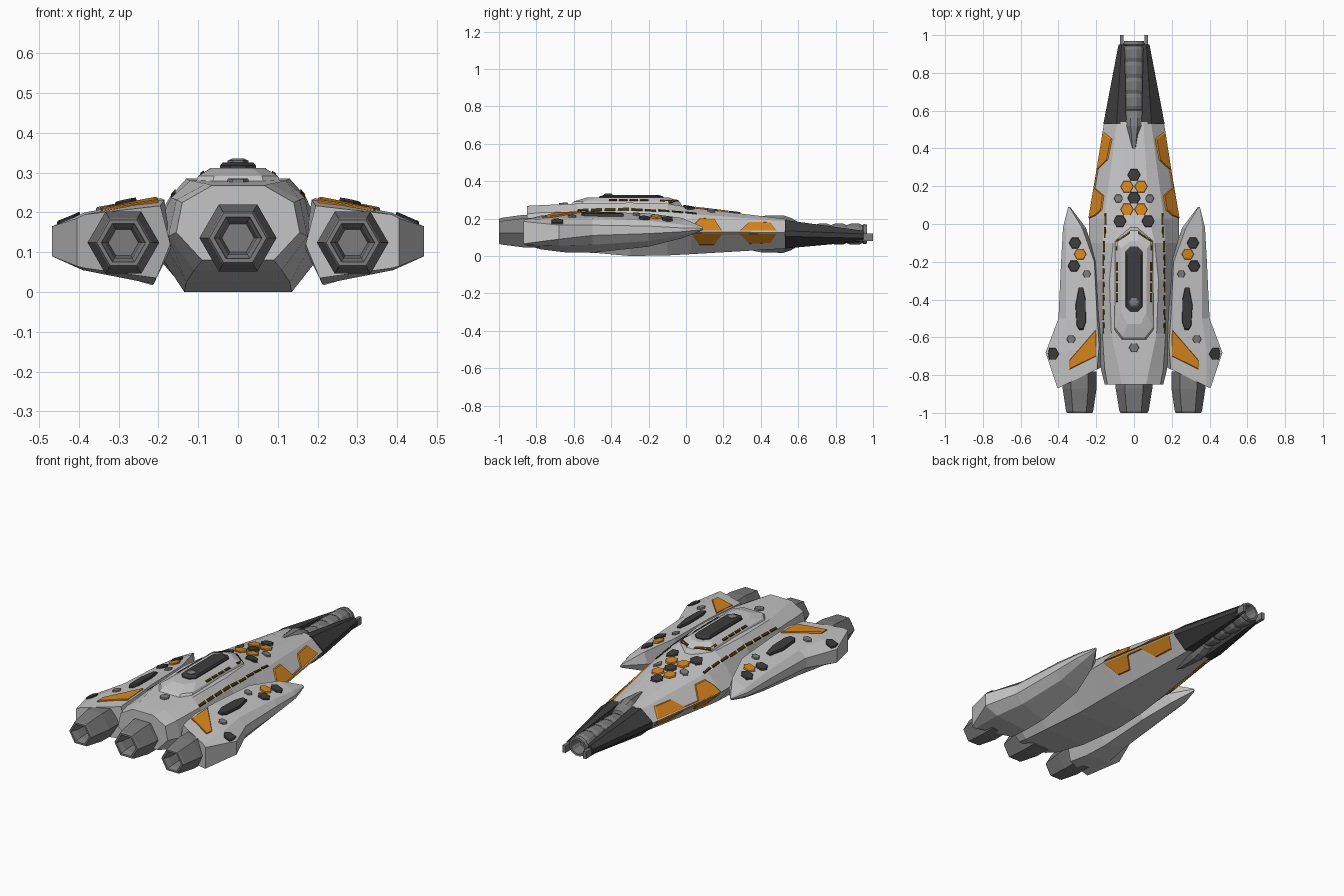
import bpy, bmesh, math
from mathutils import Vector
from mathutils.bvhtree import BVHTree

if "Cube" in bpy.data.objects:
    bpy.data.objects.remove(bpy.data.objects["Cube"])


def material(name, r, g, b):
    m = bpy.data.materials.new(name)
    m.diffuse_color = (r, g, b, 1)
    m.use_nodes = True
    m.node_tree.nodes["Principled BSDF"].inputs["Base Color"].default_value = m.diffuse_color
    return m


HULL = material("hull light grey", 0.56, 0.56, 0.56)
GREY = material("metal mid grey", 0.20, 0.20, 0.20)
DARK = material("armour dark grey", 0.045, 0.045, 0.047)
ORANGE = material("accent orange", 0.70, 0.24, 0.01)
GOLD = material("trim dark gold", 0.06, 0.04, 0.003)


def loft(name, rings, mat):
    """Skin a list of equal-length point rings, cap both ends, return a BVH."""
    bm = bmesh.new()
    vr = [[bm.verts.new(p) for p in ring] for ring in rings]
    n = len(vr[0])
    for a, b in zip(vr, vr[1:]):
        for i in range(n):
            j = (i + 1) % n
            bm.faces.new((a[i], a[j], b[j], b[i]))
    bm.faces.new(vr[0])
    bm.faces.new(vr[-1])
    bmesh.ops.recalc_face_normals(bm, faces=bm.faces)
    me = bpy.data.meshes.new(name)
    bm.to_mesh(me)
    me.materials.append(mat)
    bpy.context.collection.objects.link(bpy.data.objects.new(name, me))
    tree = BVHTree.FromBMesh(bm)
    bm.free()
    return tree


def plate(name, pts, mat, tree, d=(0, 0, -1), thick=0.008, shrink=0.93):
    """Plate whose outline is projected along d onto a surface."""
    d = Vector(d)
    base = []
    for p in pts:
        o = Vector(p) - d * 2
        hit = tree.ray_cast(o, d)[0]
        if hit is None:
            hit = tree.find_nearest(Vector(p))[0]
        base.append(hit)
    c = sum(base, Vector()) / len(base)
    loft(name, [[p + d * 0.006 for p in base],
                [p - d * thick * 0.6 for p in base],
                [c + (p - c) * shrink - d * thick for p in base]], mat)


def sym(half, f):
    """Close a right-hand half outline with its mirror image."""
    return [f(x, v) for x, v in half] + [f(-x, v) for x, v in reversed(half)]


def hexagon(x, y, r, z=0.2):
    return [(x + r * math.cos(k * math.pi / 3), y + r * math.sin(k * math.pi / 3), z) for k in range(6)]


# main hull, sections along y
hull_sections = [
    (-0.85, [(.09, .08), (.155, .15), (.14, .225), (.065, .268)]),
    (-0.77, [(.11, .055), (.175, .14), (.155, .232), (.08, .272)]),
    (-0.58, [(.13, .025), (.19, .13), (.168, .237), (.12, .28)]),
    (-0.30, [(.135, .0), (.22, .13), (.17, .24), (.13, .285)]),
    (-0.10, [(.13, .003), (.238, .13), (.165, .235), (.11, .28)]),
    (0.03, [(.12, .01), (.238, .13), (.158, .225), (.08, .258)]),
    (0.54, [(.07, .04), (.158, .125), (.09, .185), (.05, .197)]),
]
hull = loft("main_hull", [sym(h, lambda x, z, y=y: (x, y, z)) for y, h in hull_sections], HULL)

# raised spine on the hull and its dark hatch
spine = loft("spine_housing", [sym(h, lambda x, y, z=z: (x, y, z)) for z, h in [
    (.25, [(.02, -.01), (.115, -.08), (.115, -.58), (.07, -.64)]),
    (.292, [(.02, -.035), (.095, -.095), (.1, -.55), (.06, -.6)]),
    (.312, [(.02, -.09), (.068, -.13), (.066, -.47), (.035, -.53)])]], HULL)
loft("spine_hatch", [sym([(.02 * k, -.29 + .17 * k), (.045 * k, -.29 + .145 * k),
                          (.045 * k, -.29 - .15 * k), (.02 * k, -.29 - .175 * k)],
                         lambda x, y, z=z: (x, y, z))
                     for z, k in [(.305, 1), (.318, 1), (.326, .85)]], DARK)
loft("hatch_bolt", [hexagon(0, -.415, r, z) for z, r in [(.32, .026), (.33, .026), (.335, .016)]], GREY)

# hexagonal tiles on the nose deck
for x, y, r, m in [(0, .26, .035, DARK), (0, .138, .035, DARK), (.037, .198, .035, ORANGE),
                   (.037, .077, .035, ORANGE), (.075, .015, .035, DARK), (.083, .135, .024, GREY),
                   (0, -.655, .027, GREY)]:
    for s in ((1, -1) if x else (1,)):
        plate("deck_hex_tile", hexagon(s * x, y, r), m, hull)


def engine(name, x, z, r):
    # hexagonal nozzle with a recessed throat
    prof = [(-.78, 1), (-.87, 1), (-.99, .8), (-1.0, .74), (-1.0, .62), (-.985, .58), (-.97, .5), (-.9, .42)]
    loft(name, [[(px, y, pz) for px, pz, _ in
                 hexagon(x, z, r * k)] for y, k in prof], GREY)


engine("centre_engine", 0, .136, .097)

# wing pod sections: y, rear slant, ring of (x, z)
wing_sections = [
    (-.87, .48, [(.405, .065), (.405, .185), (.385, .195), (.195, .217), (.17, .12), (.205, .035), (.385, .06)]),
    (-.68, .15, [(.468, .09), (.468, .165), (.385, .2), (.185, .232), (.168, .11), (.212, .02), (.39, .055)]),
    (-.50, 0, [(.40, .11), (.40, .165), (.36, .202), (.195, .236), (.168, .11), (.215, .017), (.36, .06)]),
    (-.20, 0, [(.386, .12), (.386, .16), (.36, .188), (.21, .228), (.195, .12), (.23, .05), (.345, .08)]),
    (-.02, 0, [(.376, .13), (.376, .15), (.36, .168), (.275, .203), (.255, .14), (.28, .095), (.35, .11)]),
    (.09, 0, [(.349, .142), (.349, .148), (.347, .151), (.342, .155), (.338, .15), (.341, .14), (.345, .138)]),
]

for s in (1, -1):
    side = "right" if s > 0 else "left"
    wing = loft(side + "_wing_pod",
                [[(s * x, y + k * max(0, .405 - x), z) for x, z in ring] for y, k, ring in wing_sections], HULL)
    engine(side + "_engine", s * .288, .124, .09)

    # wing plates, vents and hex tiles
    plate(side + "_wing_panel", [(s * x, y, .2) for x, y in
          [(.203, -.56), (.345, -.725), (.342, -.77), (.2, -.70)]], ORANGE, wing)
    plate(side + "_wing_vent", [(s * x, y, .2) for x, y in
          [(.27, -.335), (.292, -.335), (.31, -.43), (.303, -.54), (.29, -.56), (.268, -.56), (.255, -.52), (.256, -.4)]],
          DARK, wing, thick=.014)
    for x, y, r, m in [(.312, -.1, .033, DARK), (.285, -.16, .033, ORANGE), (.318, -.222, .033, DARK),
                       (.25, -.265, .022, GREY), (.333, -.61, .024, GREY), (.432, -.688, .035, DARK)]:
        plate(side + "_wing_hex_tile", hexagon(s * x, y, r), m, wing)

    # orange cheek panels above and below the hull crease
    for name, pts in [
        ("upper", [(.03, .135), (.045, .17), (.075, .203), (.15, .20), (.19, .137),
                   (.29, .137), (.34, .182), (.45, .18), (.485, .135)]),
        ("lower", [(.03, .122), (.07, .06), (.15, .06), (.19, .115),
                   (.29, .115), (.34, .065), (.45, .07), (.485, .118)])]:
        plate(side + "_cheek_panel_" + name, [(s * .2, y, z) for y, z in pts], ORANGE, hull,
              d=(-s, 0, 0), shrink=.985)

    # gold dashed trim along hull shoulder and spine
    for i in range(9):
        y = .055 - i * .072
        x = .15 + .004 * min(i, 3)
        plate(side + "_shoulder_dash", [(s * (x + a), b, .2) for a, b in
              [(-.005, y), (.005, y), (.006, y - .058), (-.004, y - .058)]], GOLD, hull, thick=.005)
    for i in range(4):
        y = -.2 - i * .056
        plate(side + "_spine_dash", [(s * (.09 + a), b, .2) for a, b in
              [(-.005, y), (.005, y), (.005, y - .045), (-.005, y - .045)]], GOLD, spine, thick=.005)
    plate(side + "_spine_chevron", [(s * x, y, .2) for x, y in
          [(.022, -.04), (.096, -.087), (.096, -.14), (.087, -.14), (.087, -.094), (.022, -.052)]],
          GOLD, spine, thick=.005, shrink=.99)

    # dark nose prong with thin tip rod
    loft(side + "_nose_prong", [[(s * x, y, z) for x, z in ring] for y, ring in [
        (.53, [(.04, .04), (.09, .04), (.162, .105), (.162, .135), (.092, .192), (.04, .192)]),
        (.95, [(.05, .078), (.062, .078), (.082, .095), (.082, .118), (.066, .135), (.05, .135)])]], DARK)
    loft(side + "_tip_rod", [[(s * (.064 + a), y, .1 + b) for a, b in
         [(-.009, -.02), (.009, -.02), (.009, .02), (-.009, .02)]] for y in (.9, 1.0)], GREY)

# nose gun: fairing, ribbed barrel and hollow muzzle (y, half width, half height)
gun = [(.35, .004, .09), (.40, .03, .101), (.52, .07, .104), (.56, .068, .09), (.60, .056, .066)]
for i in range(4):
    y = .605 + i * .085
    gun += [(y, .05, .05), (y + .02, .056, .058), (y + .065, .056, .058), (y + .083, .05, .05)]
gun += [(.95, .058, .056), (.968, .054, .052), (.968, .042, .04), (.90, .034, .032)]
loft("nose_gun", [[(rx * math.cos(a), y, .117 + rz * math.sin(a))
                   for a in (math.pi / 6 * (k + .5) for k in range(12))] for y, rx, rz in gun], GREY)
